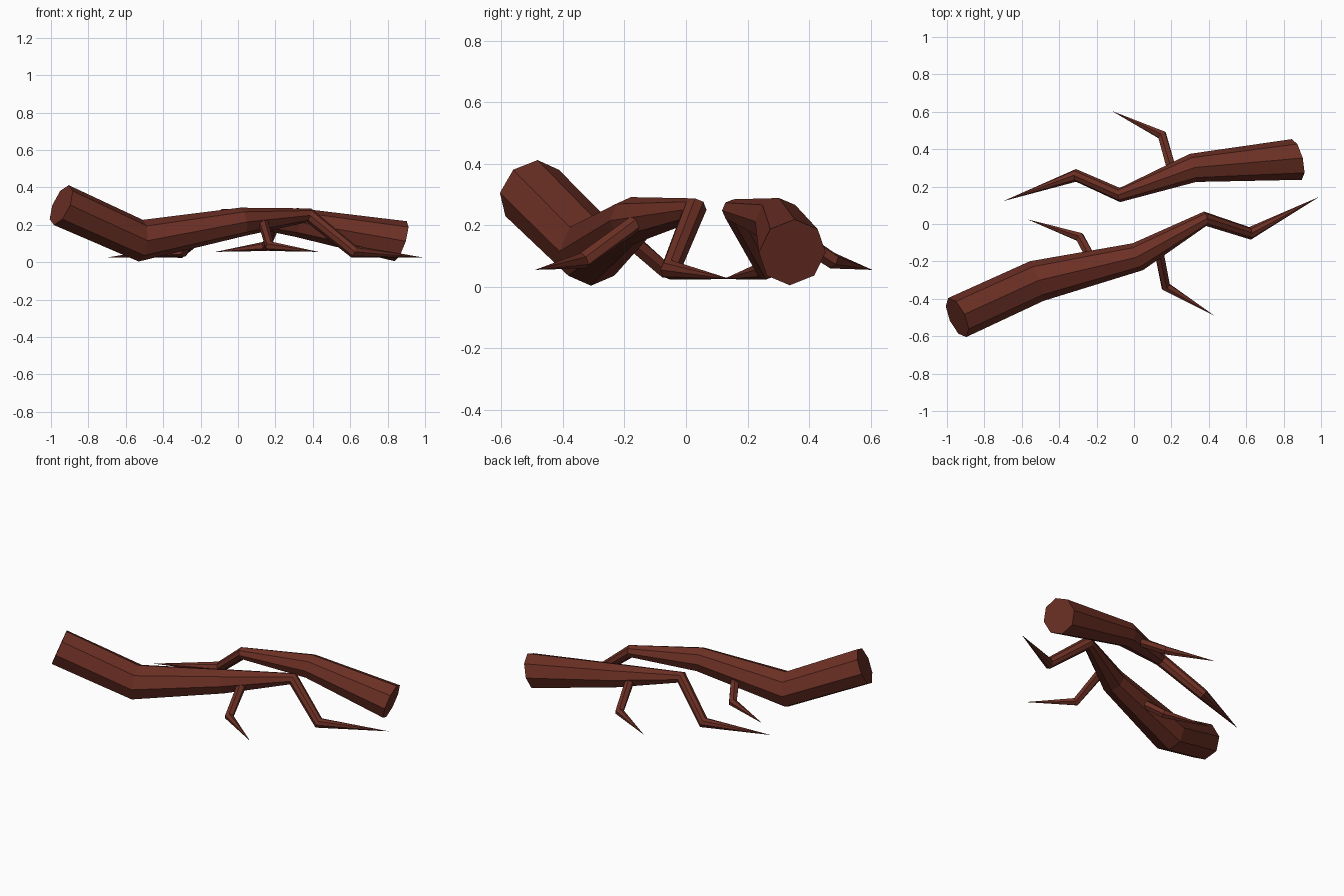
import bpy
import bmesh
from math import cos, sin, tau
from mathutils import Vector

cube = bpy.data.objects.get("Cube")
if cube:
    bpy.data.objects.remove(cube)

bark = bpy.data.materials.new("red_brown_bark")
bark.use_nodes = True
colour = (0.150, 0.029, 0.018, 1)
bark.diffuse_color = colour
bark.node_tree.nodes["Principled BSDF"].inputs["Base Color"].default_value = colour


def limb(name, path, sides, start_aim=None):
    """Faceted tube through (x, y, z, radius) points, closing to a sharp tip."""
    points = [Vector(p[:3]) for p in path]
    bm = bmesh.new()
    rings = []
    for i, point in enumerate(points[:-1]):
        ahead = (points[i + 1] - point).normalized()
        behind = (point - points[i - 1]).normalized() if i else ahead
        aim = (ahead + behind).normalized()
        if i == 0 and start_aim:
            aim = Vector(start_aim).normalized()
        # Ring frame stays upright, so the facets do not twist
        side = aim.cross(Vector((0, 0, 1))).normalized()
        up = side.cross(aim)
        ring = []
        for k in range(sides):
            a = tau * k / sides
            ring.append(bm.verts.new(point + path[i][3] * (side * sin(a) + up * cos(a))))
        rings.append(ring)
    bm.faces.new(rings[0])
    tip = bm.verts.new(points[-1])
    for k in range(sides):
        n = (k + 1) % sides
        for low, high in zip(rings, rings[1:]):
            bm.faces.new((low[k], low[n], high[n], high[k]))
        bm.faces.new((rings[-1][k], rings[-1][n], tip))
    bmesh.ops.recalc_face_normals(bm, faces=bm.faces)
    mesh = bpy.data.meshes.new(name)
    bm.to_mesh(mesh)
    bm.free()
    mesh.materials.append(bark)
    obj = bpy.data.objects.new(name, mesh)
    bpy.context.collection.objects.link(obj)
    return obj


# Long branch with its two twigs
limb("long_branch", [
    (-0.945, -0.50, 0.305, 0.115), (-0.52, -0.305, 0.115, 0.112),
    (0.02, -0.175, 0.215, 0.077), (0.38, 0.028, 0.25, 0.039),
    (0.62, -0.05, 0.055, 0.034), (0.99, 0.145, 0.025)], 8)
limb("long_branch_front_twig", [
    (0.13, -0.13, 0.23, 0.028), (0.17, -0.335, 0.085, 0.027),
    (0.43, -0.49, 0.055)], 6)
limb("long_branch_back_twig", [
    (-0.22, -0.20, 0.17, 0.028), (-0.29, -0.07, 0.055, 0.027),
    (-0.57, 0.025, 0.03)], 6)

# Short branch with its single twig
limb("short_branch", [
    (0.87, 0.345, 0.112, 0.112), (0.315, 0.30, 0.212, 0.077),
    (-0.075, 0.155, 0.248, 0.038), (-0.31, 0.26, 0.055, 0.034),
    (-0.70, 0.122, 0.025)], 8, start_aim=(-1, -0.25, 0.32))
limb("short_branch_twig", [
    (0.21, 0.26, 0.23, 0.028), (0.15, 0.475, 0.085, 0.027),
    (-0.12, 0.605, 0.055)], 6)
